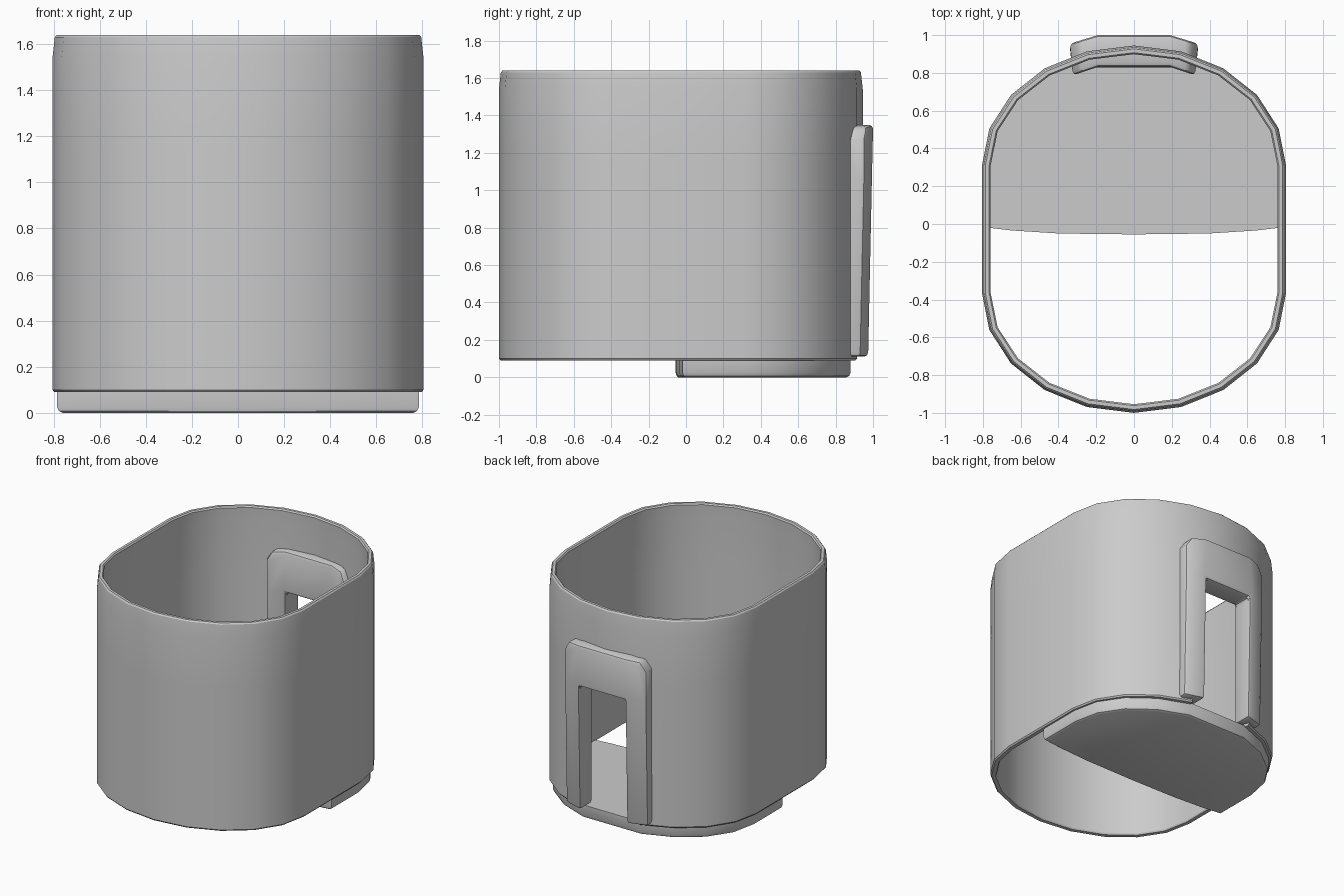
import bpy, bmesh, math

if "Cube" in bpy.data.objects:
    bpy.data.objects.remove(bpy.data.objects["Cube"])


def finish(name, bm, bevel=0):
    bmesh.ops.recalc_face_normals(bm, faces=bm.faces[:])
    me = bpy.data.meshes.new(name)
    bm.to_mesh(me)
    bm.free()
    ob = bpy.data.objects.new(name, me)
    bpy.context.collection.objects.link(ob)
    bpy.ops.object.select_all(action='DESELECT')
    ob.select_set(True)
    bpy.context.view_layer.objects.active = ob
    if bevel:
        m = ob.modifiers.new("soft_edges", 'BEVEL')
        m.width = bevel
        m.segments = 2
        m.limit_method = 'ANGLE'
        m.angle_limit = math.radians(40)
        bpy.ops.object.modifier_apply(modifier=m.name)
    bpy.ops.object.shade_smooth_by_angle(angle=math.radians(30))
    return ob


def arc(start, cy, rx, ry):
    """Half ellipse in 18 degree steps."""
    return [(rx * math.cos(math.radians(start + 18 * i)),
             cy + ry * math.sin(math.radians(start + 18 * i))) for i in range(11)]


# Shell: stadium-like wall, swept round a closed wall profile of (inset, z)
profile = [(0.008, 0.09), (0, 0.10), (0, 1.15), (0, 1.54), (0.010, 1.63), (0.018, 1.64),
           (0.038, 1.64), (0.046, 1.63), (0.042, 1.54), (0.042, 1.15), (0.042, 0.10), (0.036, 0.09)]
bm = bmesh.new()
rings = []
for d, z in profile:
    outline = arc(0, 0.31, 0.805 - d, 0.635 - d) + arc(180, -0.365, 0.805 - d, 0.635 - d)
    rings.append([bm.verts.new((x, y, z)) for x, y in outline])
n = len(rings[0])
open_rows = {0, 1, 9, 10, 11}      # rows left out at the back for the window
for r in range(len(rings)):
    a, b = rings[r], rings[(r + 1) % len(rings)]
    for i in range(n):
        if i in (4, 5) and r in open_rows:
            continue
        j = (i + 1) % n
        bm.faces.new((a[i], a[j], b[j], b[i]))
# close the wall round the window
bmesh.ops.holes_fill(bm, edges=[], sides=0)
for i in (4, 5):
    bm.faces.new((rings[2][i], rings[2][i + 1], rings[9][i + 1], rings[9][i]))
for i in (4, 6):
    bm.faces.new([rings[r][i] for r in (0, 1, 2, 9, 10, 11)])
finish("shell", bm)

# Floor: half plate under the back of the shell, flat behind the window
bm = bmesh.new()
layers = []
for d, z in [(0, 0.10), (0, 0.025), (0.008, 0.008), (0.025, 0.0)]:
    pts = arc(0, 0.31, 0.785 - d, 0.60 - d)
    pts.pop(5)
    w = 0.785 - d
    for t in (-1, -0.82, -0.5, 0, 0.5, 0.82, 1):
        pts.append((w * t, -0.055 + d * 0.5 + 0.037 * abs(t) ** 3))
    layers.append([bm.verts.new((x, y, z)) for x, y in pts])
for a, b in zip(layers, layers[1:]):
    for i in range(len(a)):
        j = (i + 1) % len(a)
        bm.faces.new((a[i], a[j], b[j], b[i]))
bm.faces.new(layers[0])
bm.faces.new(layers[-1])
finish("floor_plate", bm)

# Window frame: upside-down U, bent to follow the wall
bm = bmesh.new()
verts = {}


def vert(x, z):
    if (x, z) not in verts:
        verts[(x, z)] = bm.verts.new((x, 0, z))
    return verts[(x, z)]


bm.faces.new([vert(*p) for p in [(-0.19, 1.04), (0.19, 1.04), (0.19, 1.35), (-0.19, 1.35)]])
for s in (-1, 1):
    bm.faces.new([vert(s * x, z) for x, z in [(0.19, 0.11), (0.34, 0.11), (0.34, 1.04), (0.19, 1.04)]])
    bm.faces.new([vert(s * x, z) for x, z in
                  [(0.19, 1.04), (0.34, 1.04), (0.34, 1.27), (0.295, 1.34), (0.19, 1.35)]])
bmesh.ops.recalc_face_normals(bm, faces=bm.faces[:])
inner = bm.verts[:]
ext = bmesh.ops.extrude_face_region(bm, geom=bm.faces[:], use_keep_orig=True)
outer = [g for g in ext["geom"] if isinstance(g, bmesh.types.BMVert)]
for group, is_outer in ((inner, False), (outer, True)):
    for v in group:
        t = (abs(v.co.x) - 0.19) / 0.15
        if is_outer:
            v.co.y = (1.0 if v.co.z > 1.0 else 0.98) - 0.045 * t
        else:
            v.co.y = 0.832 - 0.045 * t
            v.co.x *= 1 - 0.05 * t
finish("window_frame", bm, 0.022)
